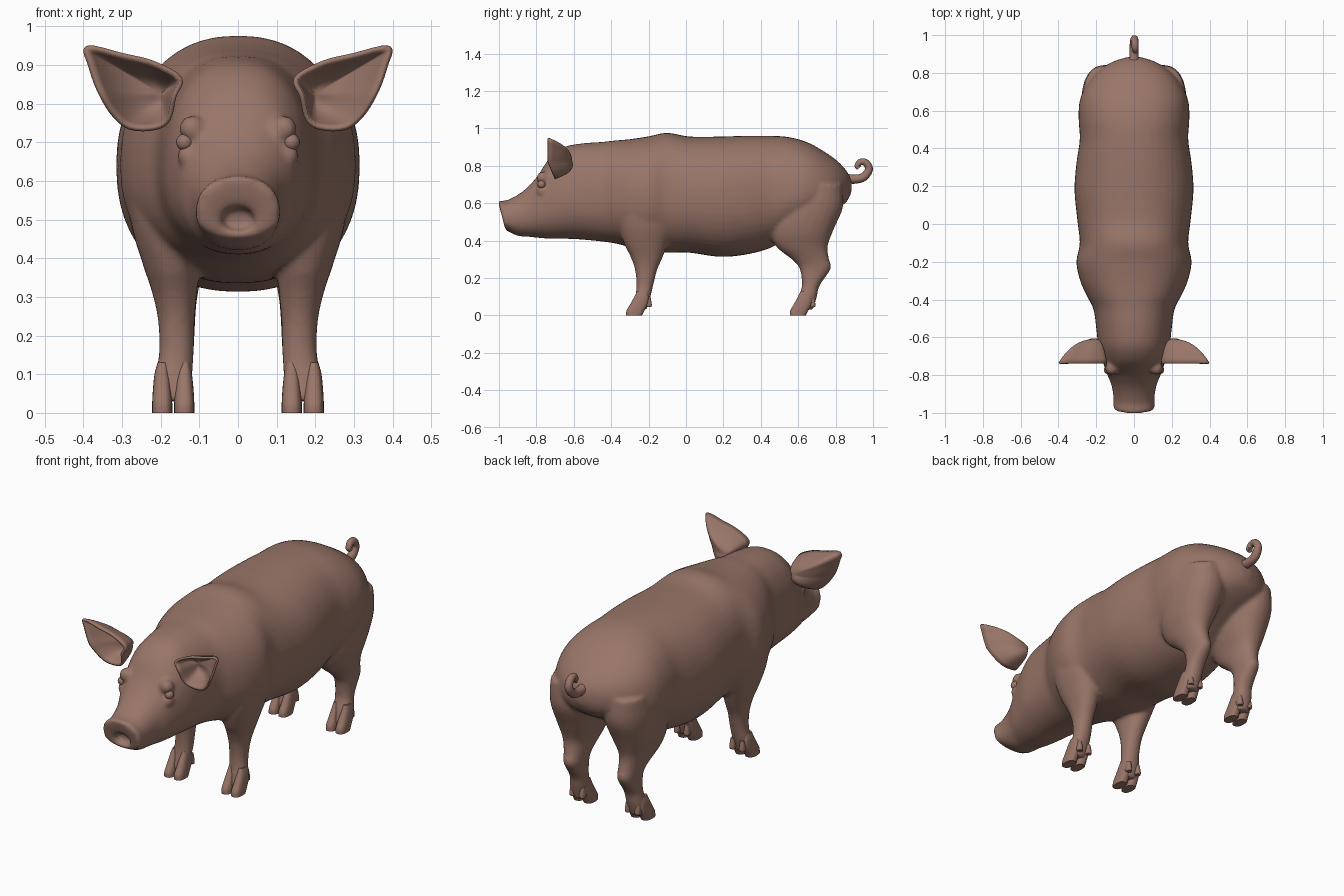
import bpy, bmesh, math
from mathutils import Vector

cube = bpy.data.objects.get("Cube")
if cube:
    bpy.data.objects.remove(cube, do_unlink=True)

skin = bpy.data.materials.new("dusky pink skin")
skin.use_nodes = True
COLOUR = (0.32, 0.18, 0.14, 1)
skin.diffuse_color = COLOUR
bsdf = next(n for n in skin.node_tree.nodes if n.type == 'BSDF_PRINCIPLED')
bsdf.inputs["Base Color"].default_value = COLOUR
bsdf.inputs["Roughness"].default_value = 0.7


def spline(points, steps, closed=False):
    """Smooth interpolation through tuples of any length."""
    pts = [Vector(p) for p in points]
    n = len(pts)
    pick = (lambda i: pts[i % n]) if closed else (lambda i: pts[max(0, min(n - 1, i))])
    out = []
    for i in range(n if closed else n - 1):
        a, b, c, d = (pick(i + k) for k in (-1, 0, 1, 2))
        for s in range(steps):
            t = s / steps
            out.append(b + (c - a) * (t / 2) + (a * 2 - b * 5 + c * 4 - d) * (t * t / 2)
                       + (b * 3 - a - c * 3 + d) * (t ** 3 / 2))
    return out if closed else out + [pts[-1]]


def loft(bm, rings, cap_start=True):
    """Skin a list of point rings and close the ends."""
    loops = [[bm.verts.new(p) for p in ring] for ring in rings]
    for a, b in zip(loops, loops[1:]):
        for i in range(len(a)):
            j = (i + 1) % len(a)
            bm.faces.new((a[i], a[j], b[j], b[i]))
    if cap_start:
        bm.faces.new(loops[0][::-1])
    bm.faces.new(loops[-1])


def oval(power, count):
    """Unit rounded-square outline."""
    for i in range(count):
        a = math.tau * i / count
        yield tuple(math.copysign(abs(v) ** (2 / power), v) for v in (math.cos(a), math.sin(a)))


def make(name, bm):
    bmesh.ops.recalc_face_normals(bm, faces=bm.faces)
    mesh = bpy.data.meshes.new(name)
    bm.to_mesh(mesh)
    bm.free()
    mesh.materials.append(skin)
    mesh.shade_smooth()
    ob = bpy.data.objects.new(name, mesh)
    bpy.context.collection.objects.link(ob)
    return ob


def torso_ring(r):
    y, half, top, low, mid = r
    tilt = -0.25 * max(0, min(1, (-0.8 - y) / 0.12))
    ring = []
    for u, v in oval(2.25, 48):
        dz = v * (top - mid if v > 0 else mid - low)
        ring.append((u * half, y + tilt * dz, mid + dz))
    return ring


def limb_ring(r, side, power=2.2, shift=0):
    z, front, back, inner, outer = r
    return [(side * ((inner + outer) / 2 + u * (outer - inner) / 2),
             (front + back) / 2 + v * (back - front) / 2 + shift, z) for u, v in oval(power, 24)]


# Torso sections, snout recess to rump: y, half width, top, bottom, widest height
TORSO = [
    (-.935, .028, .52, .485, .5), (-.94, .04, .53, .475, .5), (-.972, .046, .538, .468, .5),
    (-.98, .1, .602, .455, .515), (-.965, .11, .612, .448, .515), (-.92, .108, .62, .425, .52),
    (-.85, .12, .67, .42, .54), (-.79, .145, .75, .415, .57), (-.73, .165, .84, .41, .6),
    (-.65, .188, .9, .41, .62), (-.55, .2, .92, .405, .63), (-.45, .215, .927, .395, .64),
    (-.38, .25, .935, .385, .64), (-.3, .285, .942, .365, .64), (-.2, .305, .957, .345, .64),
    (-.1, .287, .976, .335, .64), (.02, .3, .956, .335, .64), (.18, .315, .956, .313, .64),
    (.32, .305, .96, .325, .64), (.45, .287, .96, .36, .65), (.55, .293, .953, .42, .65),
    (.65, .288, .925, .48, .66), (.74, .25, .875, .53, .67), (.81, .19, .825, .57, .68),
    (.86, .11, .77, .61, .69), (.885, .03, .72, .66, .69)]

# Leg sections: height, front, back, inner side, outer side
FORE = [
    (.03, -.29, -.21, .125, .212), (.1, -.272, -.19, .118, .213), (.16, -.265, -.175, .114, .204),
    (.24, -.272, -.155, .112, .207), (.31, -.295, -.125, .106, .222), (.38, -.33, -.1, .1, .245),
    (.48, -.36, -.07, .09, .275), (.6, -.36, -.07, .1, .29), (.7, -.3, -.12, .14, .27)]
HIND = [
    (.03, .585, .68, .125, .212), (.1, .6, .7, .118, .213), (.16, .62, .715, .114, .204),
    (.25, .607, .775, .11, .205), (.3, .565, .765, .105, .215), (.37, .48, .758, .09, .24),
    (.46, .45, .79, .055, .268), (.58, .47, .84, .035, .278), (.7, .55, .835, .05, .265)]

# Body and legs fused into one skin
bm = bmesh.new()
loft(bm, [torso_ring(r) for r in spline(TORSO, 4)])
for side in (1, -1):
    for leg in (FORE, HIND):
        loft(bm, [limb_ring(r, side) for r in spline(leg, 4)])
    # Brow and cheek swellings around the eye
    for y, x, z, size in ((-.765, .118, .735, .035), (-.77, .128, .665, .03)):
        made = bmesh.ops.create_uvsphere(bm, u_segments=16, v_segments=10, radius=size)
        bmesh.ops.translate(bm, verts=made["verts"], vec=(side * x, y, z))
body = make("body", bm)
fuse = body.modifiers.new("fuse", 'REMESH')
fuse.mode = 'VOXEL'
fuse.voxel_size = 0.01
fuse.use_smooth_shade = True
soften = body.modifiers.new("soften", 'SMOOTH')
soften.factor = 0.5
soften.iterations = 6

# Cloven hooves: two toes and two dewclaws on every foot
TOE = [(0, -.32, -.235, 0, .052), (.025, -.318, -.222, 0, .052), (.06, -.298, -.205, .002, .05),
       (.1, -.276, -.2, .006, .046), (.13, -.262, -.21, .012, .038)]
CLAW = [(.045, -.21, -.185, .008, .034), (.06, -.225, -.183, .006, .036), (.1, -.22, -.19, .01, .032)]
for end, shift in (("front", 0), ("hind", .875)):
    for label, side in (("left", 1), ("right", -1)):
        bm = bmesh.new()
        for start in (.113, .17):
            for part in (TOE, CLAW):
                rings = [(z, f, b, i + start, o + start) for z, f, b, i, o in spline(part, 4)]
                loft(bm, [limb_ring(r, side, 2.6, shift) for r in rings])
        hoof = make(f"{end}_{label}_hoof", bm)
        bpy.context.view_layer.objects.active = hoof
        hoof.select_set(True)
        bpy.ops.object.shade_smooth_by_angle(angle=math.radians(45))
        hoof.select_set(False)

# Cupped ears opening forward
EAR = [(.39, .945), (.3, .925), (.22, .905), (.15, .865), (.165, .82), (.18, .76),
       (.215, .737), (.28, .738), (.325, .775), (.36, .835), (.383, .9)]
rim = spline(EAR, 4, closed=True)
hub = Vector((.2, .825))
for label, side in (("left", 1), ("right", -1)):
    bm = bmesh.new()
    rings = []
    for k in range(12):
        t = 1 - k / 12
        ring = []
        for p in rim:
            q = hub.lerp(p, t)
            rim_y = -.738 + .4 * max(0, .82 - p.y)
            ring.append((side * q.x, rim_y * t - .735 * (1 - t) + .12 * (1 - t ** 2.5), q.y))
        rings.append(ring)
    loft(bm, rings, cap_start=False)
    ear = make(label + "_ear", bm)
    shell = ear.modifiers.new("thickness", 'SOLIDIFY')
    shell.thickness = 0.012
    shell.offset = 0

# Eyes
for label, side in (("left", 1), ("right", -1)):
    bm = bmesh.new()
    bmesh.ops.create_uvsphere(bm, u_segments=20, v_segments=12, radius=.022)
    eye = make(label + "_eye", bm)
    eye.location = (side * .138, -.772, .7)

# Curly tail
curve = bpy.data.curves.new("tail", 'CURVE')
curve.dimensions = '3D'
curve.bevel_depth = 0.02
curve.bevel_resolution = 4
curve.use_fill_caps = True
PATH = [(0, .84, .735), (0, .9, .728), (0, .95, .74), (.002, .978, .78), (.004, .963, .815),
        (.006, .932, .82), (.008, .917, .8), (.008, .925, .788)]
course = spline(PATH, 6)
line = curve.splines.new('POLY')
line.points.add(len(course) - 1)
for i, (point, p) in enumerate(zip(line.points, course)):
    point.co = (*p, 1)
    point.radius = 1.3 - .6 * i / len(course)
curve.materials.append(skin)
tail = bpy.data.objects.new("tail", curve)
bpy.context.collection.objects.link(tail)
